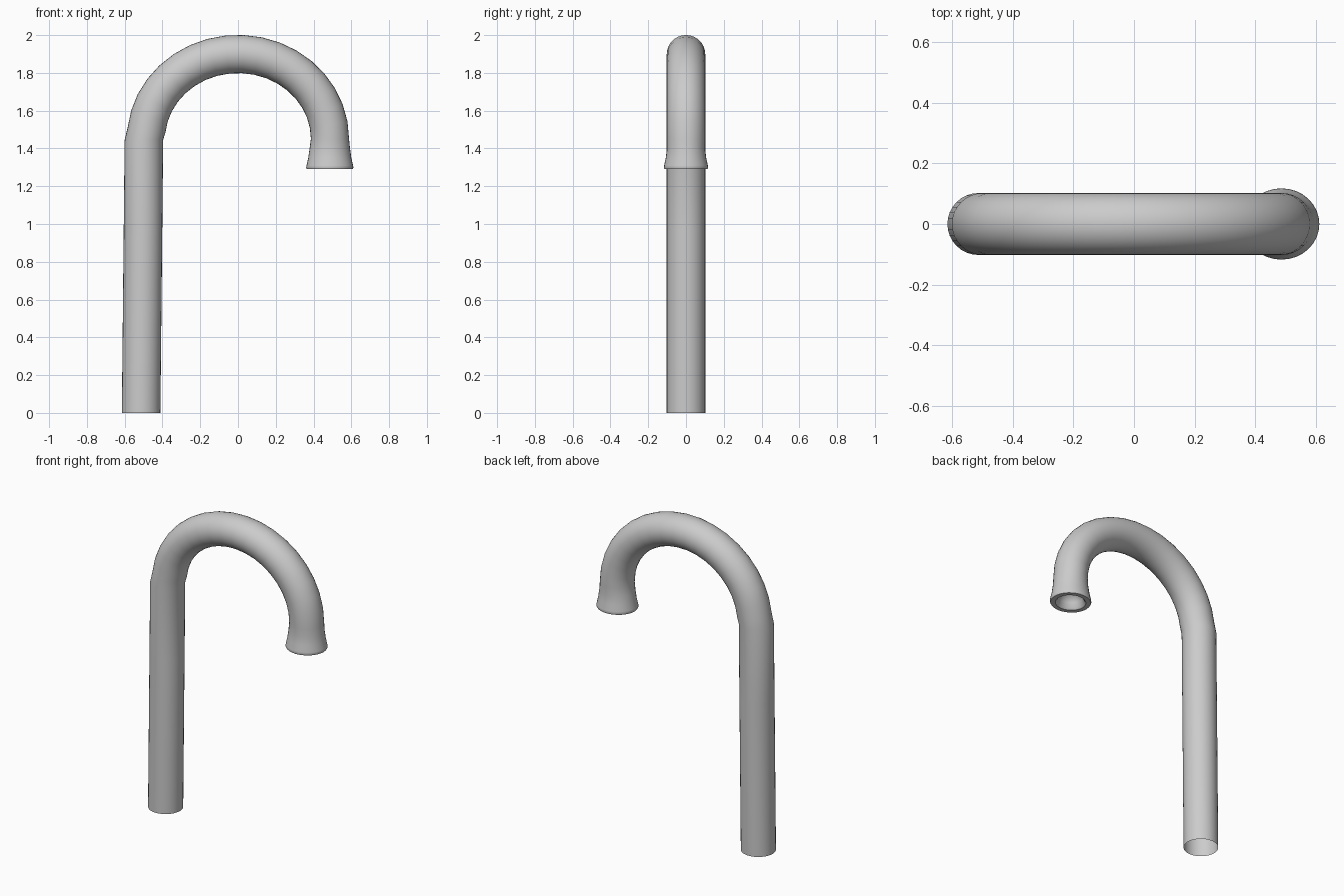
import bpy, bmesh, math
from mathutils import Vector

if "Cube" in bpy.data.objects:
    bpy.data.objects.remove(bpy.data.objects["Cube"], do_unlink=True)

SIDES = 32

# Single plain grey material
grey = bpy.data.materials.new("plain grey")
grey.use_nodes = True
grey.diffuse_color = (0.6, 0.6, 0.6, 1)
grey.node_tree.nodes["Principled BSDF"].inputs["Base Color"].default_value = (0.6, 0.6, 0.6, 1)

# Sections along the pipe: (centre x, centre z, outward normal, radius in x-z, radius in y)
LEFT, RIGHT = Vector((-1, 0, 0)), Vector((1, 0, 0))
sections = []

# Straight stem, leaning very slightly
for t in (0, 0.33, 0.66, 0.98):
    sections.append((-0.513 + 0.015 * t, 1.475 * t, LEFT, 0.102, 0.102))

# Elliptical arch
A, B, ZC, STEPS = 0.487, 0.45, 1.45, 18
for i in range(STEPS + 1):
    th = math.radians(174 - 174 * i / STEPS)
    n = Vector((math.cos(th) / A, 0, math.sin(th) / B)).normalized()
    sections.append((A * math.cos(th), ZC + B * math.sin(th), n, 0.101, 0.102))

# Flared mouth with a rounded rim
for z, r in ((1.40, 0.107), (1.35, 0.114), (1.31, 0.123), (1.298, 0.125), (1.29, 0.121)):
    sections.append((0.486, z, RIGHT, r, r * 0.94))

# Hollow inside the mouth
for z, r in ((1.29, 0.092), (1.30, 0.082), (1.33, 0.073), (1.36, 0.055), (1.372, 0.028)):
    sections.append((0.486, z, RIGHT, r, r * 0.94))

# Sweep the rings into one tube, open at the foot
bm = bmesh.new()
rings = []
for x, z, n, rx, ry in sections:
    ring = []
    for k in range(SIDES):
        a = 2 * math.pi * k / SIDES
        ring.append(bm.verts.new(Vector((x, 0, z)) + n * (rx * math.cos(a))
                                 + Vector((0, ry * math.sin(a), 0))))
    rings.append(ring)
for r0, r1 in zip(rings, rings[1:]):
    for k in range(SIDES):
        j = (k + 1) % SIDES
        bm.faces.new((r0[k], r1[k], r1[j], r0[j]))
bm.faces.new(rings[-1][::-1])  # end of the hollow

mesh = bpy.data.meshes.new("hooked_pipe")
bm.to_mesh(mesh)
bm.free()
mesh.materials.append(grey)
pipe = bpy.data.objects.new("hooked_pipe", mesh)
bpy.context.collection.objects.link(pipe)

# Smooth shading with a crisp rim
bpy.ops.object.select_all(action='DESELECT')
pipe.select_set(True)
bpy.context.view_layer.objects.active = pipe
bpy.ops.object.shade_smooth_by_angle(angle=math.radians(40))
